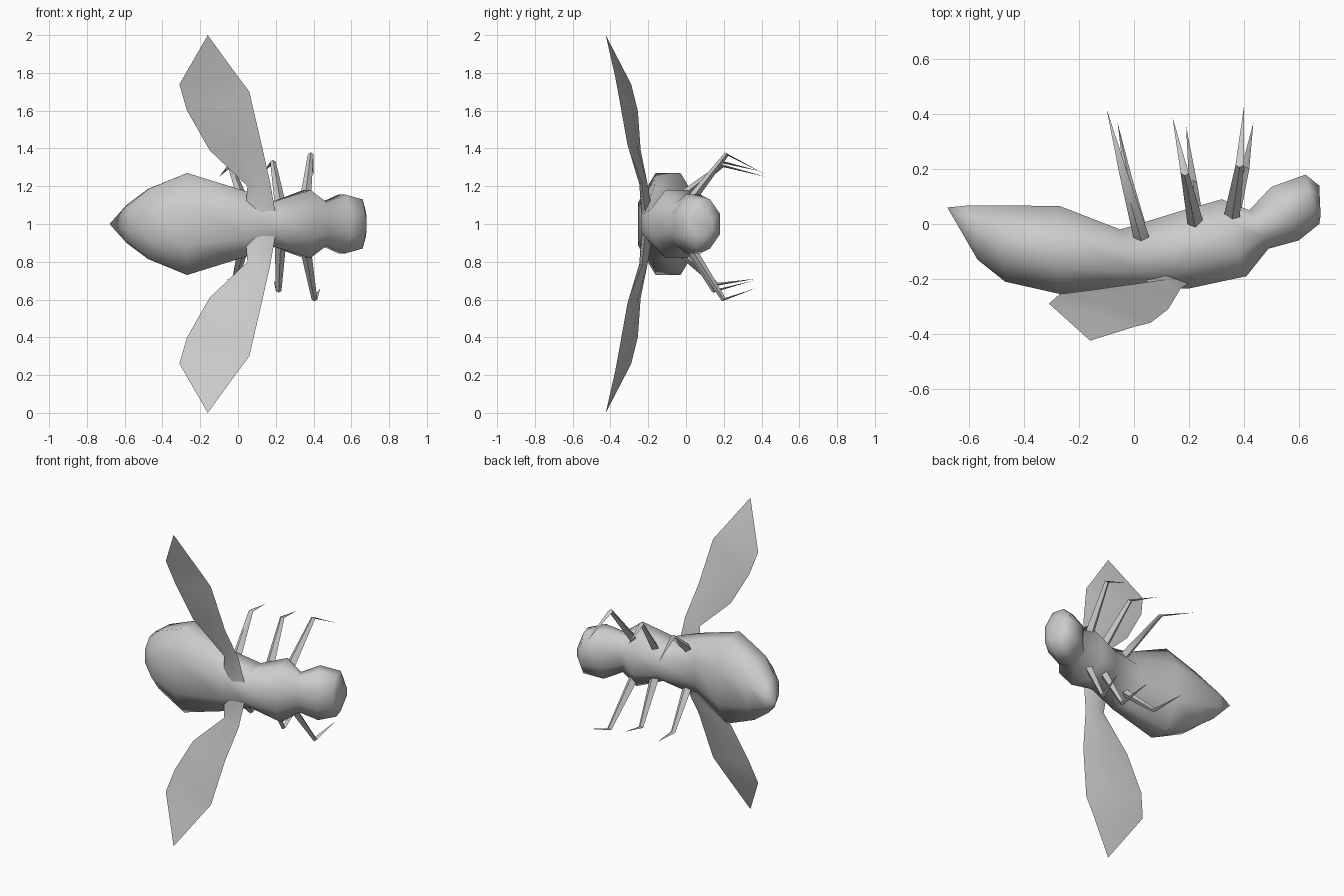
import bpy, bmesh
from math import cos, sin, pi
from mathutils import Vector

if "Cube" in bpy.data.objects:
    bpy.data.objects.remove(bpy.data.objects["Cube"])


def loft(name, rings, tip_start=None, tip_end=None, angle=0.9):
    """Skin a list of equal-length vertex rings, closing the ends with a tip or a cap."""
    bm = bmesh.new()
    rows = [[bm.verts.new(p) for p in r] for r in rings]
    n = len(rows[0])
    for a, b in zip(rows, rows[1:]):
        for i in range(n):
            j = (i + 1) % n
            bm.faces.new((a[i], a[j], b[j], b[i]))
    for row, tip in ((rows[0], tip_start), (rows[-1], tip_end)):
        if tip is None:
            bm.faces.new(row)
        else:
            v = bm.verts.new(tip)
            for i in range(n):
                bm.faces.new((row[i], row[(i + 1) % n], v))
    bmesh.ops.recalc_face_normals(bm, faces=bm.faces)
    me = bpy.data.meshes.new(name)
    bm.to_mesh(me)
    bm.free()
    ob = bpy.data.objects.new(name, me)
    bpy.context.collection.objects.link(ob)
    bpy.ops.object.select_all(action='DESELECT')
    ob.select_set(True)
    bpy.context.view_layer.objects.active = ob
    bpy.ops.object.shade_smooth_by_angle(angle=angle)
    return ob


# body: tilted octagon sections (back x, back y, belly x, belly y, half width in z)
def section(bx, by, tx, ty, hz):
    pts = []
    for k in range(8):
        a = pi / 8 + k * pi / 4
        t = (cos(a) / cos(pi / 8) + 1) / 2
        pts.append((bx + (tx - bx) * t, by + (ty - by) * t, 1 + hz * sin(a) / cos(pi / 8)))
    return pts


body = [(-0.57, -0.13, -0.60, 0.068, 0.10),
        (-0.47, -0.21, -0.48, 0.068, 0.185),
        (-0.27, -0.255, -0.27, 0.065, 0.27),
        (0.05, -0.235, -0.05, -0.02, 0.18),
        (0.20, -0.235, 0.18, 0.05, 0.12),
        (0.41, -0.19, 0.32, 0.09, 0.18),
        (0.49, -0.09, 0.42, 0.05, 0.115),
        (0.60, -0.06, 0.50, 0.135, 0.155),
        (0.675, 0.00, 0.625, 0.18, 0.13),
        (0.68, 0.03, 0.675, 0.14, 0.06)]
loft("body", [section(*s) for s in body], tip_start=(-0.68, 0.06, 1), angle=1.2)

# wings: lens sections given by leading edge, trailing edge and half thickness
wing = [((0.20, -0.215, 1.05), (0.04, -0.20, 1.08), 0.03),
        ((0.17, -0.235, 1.22), (0.05, -0.215, 1.20), 0.022),
        ((0.125, -0.31, 1.42), (-0.15, -0.24, 1.39), 0.018),
        ((0.06, -0.36, 1.70), (-0.27, -0.255, 1.60), 0.016),
        ((0.00, -0.375, 1.78), (-0.31, -0.29, 1.74), 0.012)]
for side, s in (("left", 1), ("right", -1)):
    rings = []
    for lead, trail, h in wing:
        a, b = Vector(lead), Vector(trail)
        off = Vector((0, h, 0))
        ring = [a, (a + b) / 2 + off, b, (a + b) / 2 - off]
        rings.append([(p.x, p.y, 1 + s * (p.z - 1)) for p in ring])
    loft(side + "_wing", rings, tip_end=(-0.16, -0.425, 1 + s))


# legs: four-sided tapered limbs bent at the knee (hip, knee, foot)
def diamond(c, r):
    return [(c[0] + r, c[1], c[2]), (c[0], c[1] + r * 0.6, c[2] + r * 0.6 * c[3]),
            (c[0] - r, c[1], c[2]), (c[0], c[1] - r * 0.6, c[2] - r * 0.6 * c[3])]


legs = {"left_front_leg": ((0.355, 0.02, 1.12), (0.385, 0.215, 1.37), (0.40, 0.425, 1.26)),
        "left_middle_leg": ((0.225, 0.00, 1.10), (0.185, 0.185, 1.33), (0.14, 0.39, 1.28)),
        "left_hind_leg": ((0.03, -0.06, 1.12), (-0.04, 0.19, 1.31), (-0.10, 0.42, 1.25)),
        "right_front_leg": ((0.355, 0.02, 0.88), (0.405, 0.20, 0.60), (0.435, 0.37, 0.66)),
        "right_middle_leg": ((0.225, 0.00, 0.90), (0.215, 0.15, 0.645), (0.19, 0.355, 0.70)),
        "right_hind_leg": ((0.03, -0.06, 0.88), (-0.02, 0.16, 0.68), (-0.06, 0.37, 0.71))}
for name, (hip, knee, foot) in legs.items():
    s = -1 if hip[2] > 1 else 1
    loft(name, [diamond((*hip, s), 0.03), diamond((*knee, s), 0.015)], tip_end=foot)
